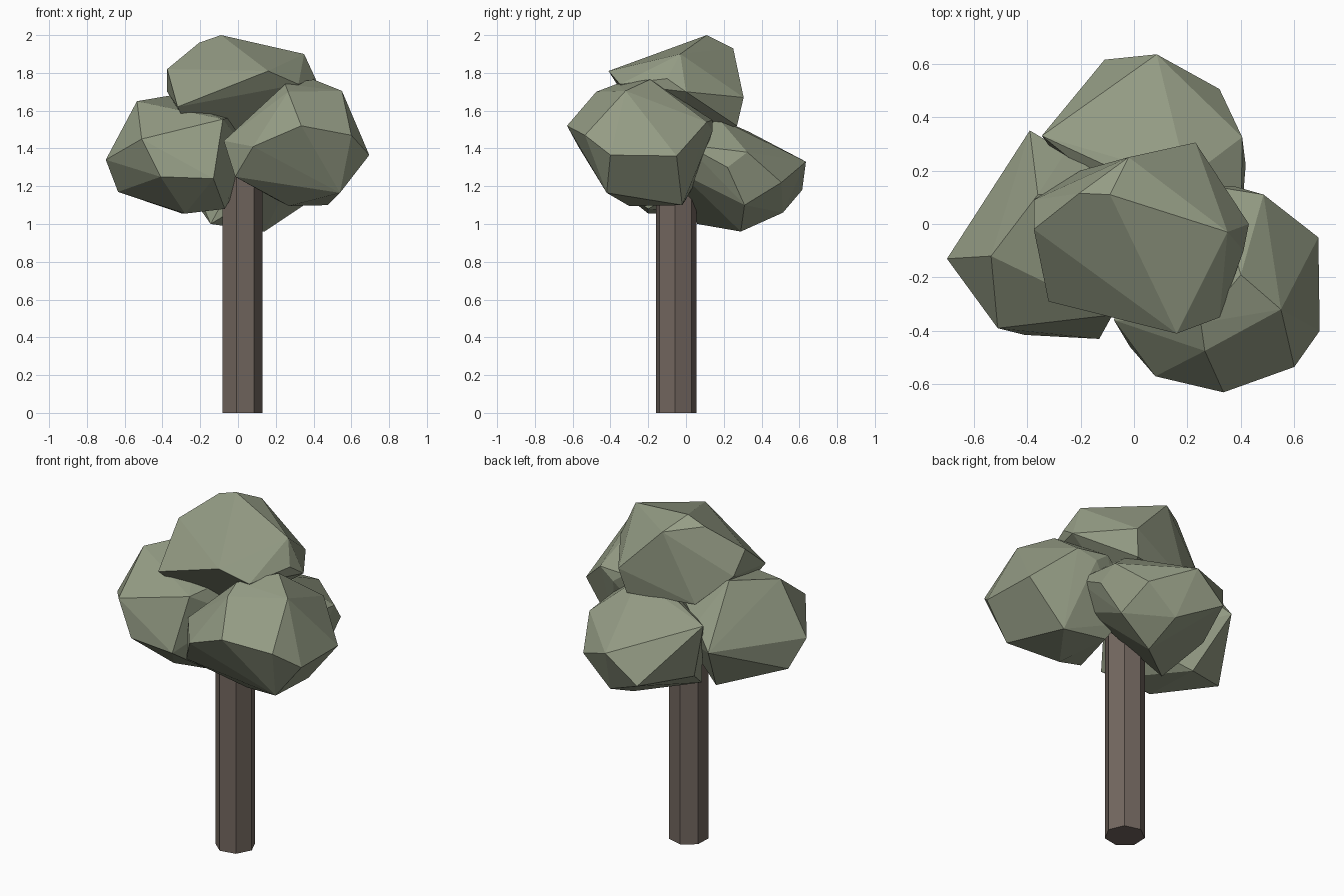
import bpy, bmesh, math


def material(name, rgb):
    m = bpy.data.materials.new(name)
    m.diffuse_color = (*rgb, 1)
    return m


LEAF = material("leaf_green", (0.30, 0.335, 0.235))
BARK = material("bark_brown", (0.17, 0.135, 0.115))


def finish(bm, name, mat):
    bmesh.ops.recalc_face_normals(bm, faces=bm.faces)
    me = bpy.data.meshes.new(name)
    bm.to_mesh(me)
    bm.free()
    me.materials.append(mat)
    bpy.context.collection.objects.link(bpy.data.objects.new(name, me))


def clump(name, corners):
    """Faceted leaf clump: convex hull around a few corner points."""
    bm = bmesh.new()
    for c in corners:
        bm.verts.new(c)
    hull = bmesh.ops.convex_hull(bm, input=bm.verts)
    unused = {e for e in hull["geom_interior"] + hull["geom_unused"]
              if isinstance(e, bmesh.types.BMVert)}
    bmesh.ops.delete(bm, geom=list(unused), context='VERTS')
    bmesh.ops.dissolve_limit(bm, angle_limit=math.radians(3),
                             verts=bm.verts, edges=bm.edges)
    finish(bm, name, LEAF)


# Seven-sided trunk
bm = bmesh.new()
ring = [bm.verts.new((0.02 + 0.11 * math.cos(a), -0.053 + 0.11 * math.sin(a), 0))
        for a in (math.radians(255) + i * math.tau / 7 for i in range(7))]
base = bm.faces.new(ring)
top = bmesh.ops.extrude_face_region(bm, geom=[base], use_keep_orig=True)["geom"]
bmesh.ops.translate(bm, vec=(0, 0, 1.3),
                    verts=[v for v in top if isinstance(v, bmesh.types.BMVert)])
finish(bm, "trunk", BARK)

# Leaf clumps
clump("top_foliage", [
    (-0.09, 0.11, 2.0), (-0.205, 0.115, 1.96), (-0.02, 0.25, 1.93),
    (0.23, 0.305, 1.67), (0.35, -0.03, 1.9), (0.43, 0.0, 1.7),
    (0.16, -0.41, 1.81), (0.32, -0.35, 1.74), (-0.32, -0.29, 1.62),
    (-0.375, -0.02, 1.82), (-0.375, 0.09, 1.7), (0.2, 0.27, 1.52),
    (-0.2, 0.2, 1.53), (0.05, -0.05, 1.42), (-0.3, -0.25, 1.58),
    (0.41, -0.1, 1.77)])

clump("left_foliage", [
    (-0.70, -0.13, 1.34), (-0.535, -0.12, 1.65), (-0.51, -0.39, 1.45),
    (-0.41, -0.415, 1.25), (-0.13, -0.43, 1.24), (-0.08, -0.34, 1.555),
    (-0.39, 0.35, 1.35), (-0.255, 0.27, 1.46), (-0.36, 0.11, 1.68),
    (-0.635, -0.05, 1.17), (-0.295, 0.14, 1.055), (-0.28, -0.2, 1.055),
    (-0.07, -0.2, 1.08), (0.0, 0.1, 1.57), (0.0, 0.0, 1.2),
    (0.04, -0.1, 1.4)])

clump("right_foliage", [
    (0.335, -0.63, 1.52), (0.60, -0.535, 1.47), (0.695, -0.40, 1.365),
    (0.55, -0.32, 1.705), (0.69, -0.05, 1.36), (0.485, 0.11, 1.54),
    (0.40, -0.19, 1.765), (0.25, -0.37, 1.74), (0.265, -0.475, 1.70),
    (0.08, -0.57, 1.41), (0.54, -0.42, 1.165), (0.27, -0.30, 1.095),
    (0.475, -0.02, 1.10), (-0.075, -0.36, 1.44), (-0.015, -0.46, 1.25),
    (0.38, 0.14, 1.49), (0.3, 0.14, 1.55), (0.2, 0.0, 1.13),
    (0.15, 0.05, 1.22), (0.03, 0.05, 1.4)])

clump("back_foliage", [
    (0.2, 0.17, 1.56), (-0.345, 0.33, 1.49), (0.085, 0.635, 1.33),
    (-0.11, 0.615, 1.18), (0.32, 0.505, 1.22), (0.405, 0.325, 1.38),
    (0.418, 0.22, 1.3), (0.138, 0.513, 1.06), (0.14, 0.29, 0.96),
    (-0.145, 0.06, 1.0), (0.35, 0.31, 1.1), (-0.25, 0.28, 1.15),
    (0.4, 0.0, 1.42), (0.3, -0.03, 1.27), (0.1, -0.03, 1.45),
    (0.11, 0.12, 1.56)])
